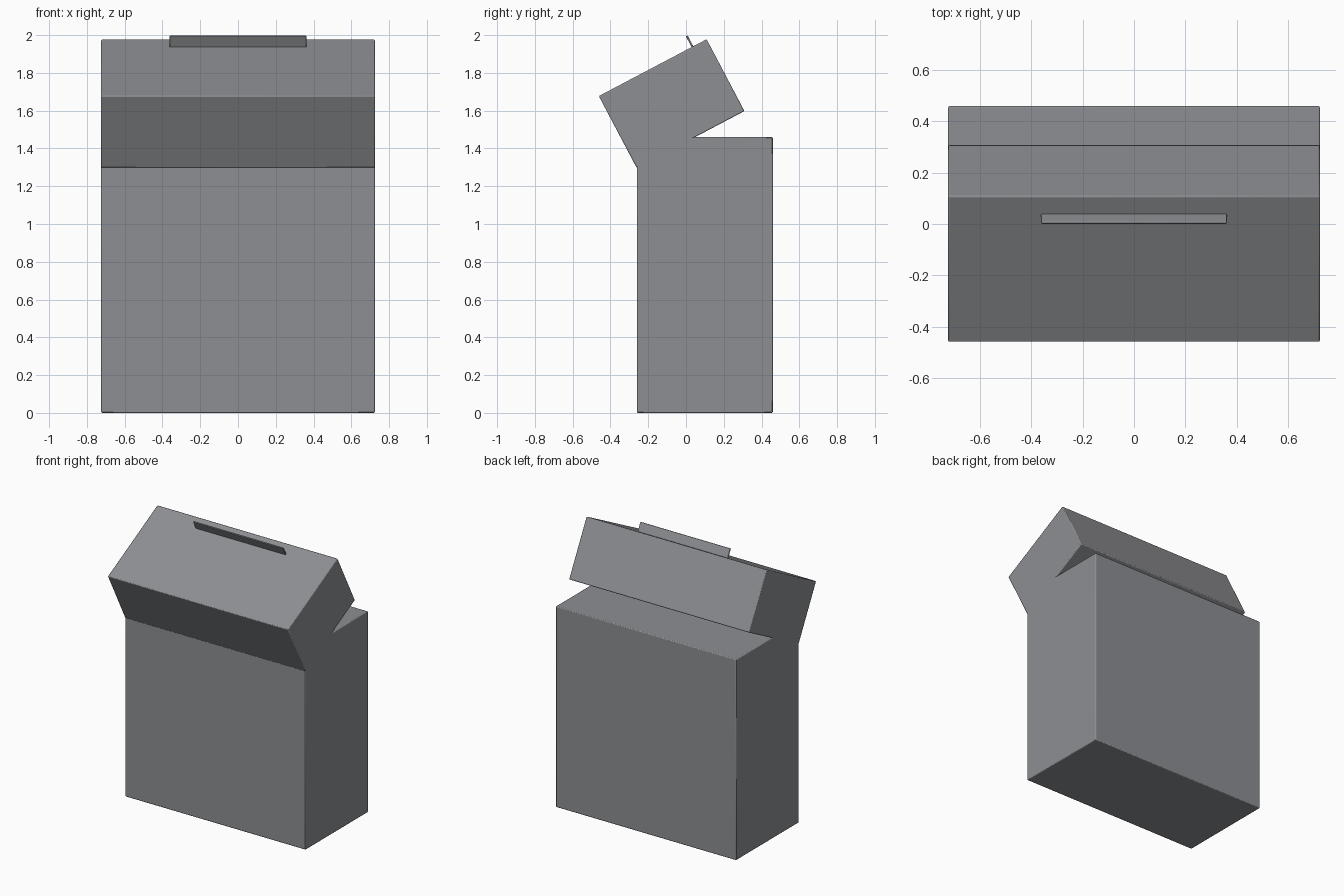
import bpy
import math
from mathutils import Vector, Matrix

cube = bpy.data.objects.get("Cube")
if cube:
    bpy.data.objects.remove(cube, do_unlink=True)

# Single grey finish
grey = bpy.data.materials.new("mid_grey")
grey.use_nodes = True
colour = (0.27, 0.275, 0.29, 1)
grey.diffuse_color = colour
grey.node_tree.nodes["Principled BSDF"].inputs["Base Color"].default_value = colour

TILT = math.radians(27.8)


def box(name, size, centre, tilt=0.0, bevel=0.006):
    """Box with softly rounded edges, tilted about the x axis."""
    bpy.ops.mesh.primitive_cube_add(size=1)
    ob = bpy.context.object
    ob.name = name
    ob.data.name = name
    ob.data.transform(Matrix.Diagonal((*size, 1)))
    ob.location = centre
    ob.rotation_euler.x = tilt
    ob.data.materials.append(grey)
    mod = ob.modifiers.new("soft_edges", "BEVEL")
    mod.width = bevel
    mod.segments = 2
    bpy.ops.object.shade_smooth_by_angle(angle=math.radians(30))
    return ob


# Upright case
width = 1.45
box("case_body", (width, 0.72, 1.46), (0, 0.1, 0.73))

# Tilted lid, hinged on the front edge of the case
depth, height = 0.645, 0.43
hinge = Vector((0, -0.261, 1.297))
turn = Matrix.Rotation(TILT, 3, "X")
box("tilted_lid", (width, depth, height),
    hinge + turn @ Vector((0, depth / 2, height / 2)), TILT)

# Thin tab standing out of the lid
tab_height, tab_sunk = 0.09, 0.025
tab_top = Vector((0, 0.004, 1.996))
box("lid_tab", (0.724, 0.01, tab_height),
    tab_top - turn @ Vector((0, 0, tab_height / 2)), TILT, 0.003)
